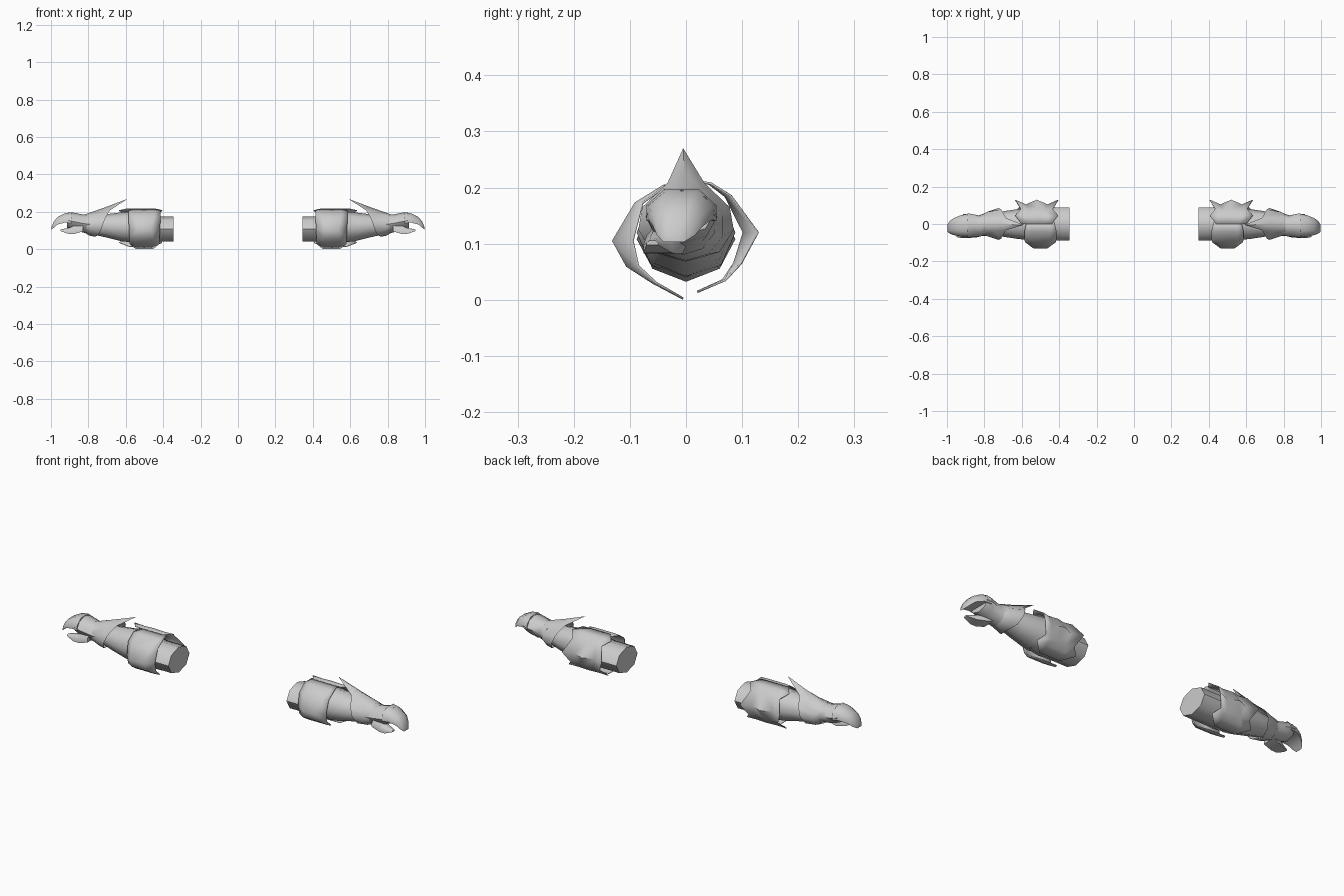
import bpy, math

if "Cube" in bpy.data.objects:
    bpy.data.objects.remove(bpy.data.objects["Cube"])

mat = bpy.data.materials.new("light grey")
mat.diffuse_color = (0.6, 0.6, 0.6, 1)
mat.use_nodes = True
mat.node_tree.nodes["Principled BSDF"].inputs["Base Color"].default_value = mat.diffuse_color


def make(name, verts, faces, angle=50, thick=0):
    """Mesh for the +x arm, mirrored to the other arm."""
    me = bpy.data.meshes.new(name)
    me.from_pydata(verts, [], faces)
    me.materials.append(mat)
    ob = bpy.data.objects.new(name, me)
    bpy.context.collection.objects.link(ob)
    bpy.ops.object.select_all(action='DESELECT')
    bpy.context.view_layer.objects.active = ob
    ob.select_set(True)
    bpy.ops.object.mode_set(mode='EDIT')
    bpy.ops.mesh.select_all(action='SELECT')
    bpy.ops.mesh.normals_make_consistent(inside=False)
    bpy.ops.object.mode_set(mode='OBJECT')
    bpy.ops.object.shade_smooth_by_angle(angle=math.radians(angle))
    if thick:
        s = ob.modifiers.new("thickness", 'SOLIDIFY')
        s.thickness = thick
        s.offset = 0
    ob.modifiers.new("other arm", 'MIRROR')
    return ob


def rings(name, loops, cap0=True, cap1=True, closed=True, **kw):
    """Skin a list of equal-length point loops."""
    n = len(loops[0])
    faces = []
    for i in range(len(loops) - 1):
        for j in range(n if closed else n - 1):
            k = (j + 1) % n
            faces.append((i*n + j, i*n + k, (i+1)*n + k, (i+1)*n + j))
    if closed and cap0:
        faces.append(tuple(range(n)))
    if closed and cap1:
        faces.append(tuple(range((len(loops)-1)*n, len(loops)*n)))
    return make(name, [p for l in loops for p in l], faces, **kw)


def oval(x, y, z, ry, rz, n=8):
    """Ring around the x axis, first point on top."""
    return [(x, y + ry*math.sin(2*math.pi*j/n), z + rz*math.cos(2*math.pi*j/n))
            for j in range(n)]


# upper arm sleeve with a closed end
rings("upper_arm", [oval(.345, 0, .108, .088, .067), oval(.45, 0, .108, .088, .067),
                    oval(.52, 0, .112, .085, .08), oval(.60, 0, .115, .075, .075)])

# forearm, with a ragged edge at the elbow
edge = [(x + (.035 if j % 2 else 0), y, z)
        for j, (x, y, z) in enumerate(oval(.54, 0, .12, .088, .083))]
rings("forearm", [edge, oval(.62, 0, .12, .08, .078), oval(.70, 0, .125, .068, .063),
                  oval(.78, 0, .13, .05, .05)])

# glove cuff: slanted rim sweeping up to a backward spike
half = [(.71, .078, .165), (.725, .085, .125), (.74, .06, .085)]
rim = ([(.59, -.005, .27), (.685, .033, .208)] + half + [(.76, 0, .068)]
       + [(x, -y, z) for x, y, z in reversed(half)] + [(.685, -.033, .208)])
mid = oval(.785, 0, .13, .068, .06, 10)
mid[0] = (.70, -.003, .228)
mid[1], mid[9] = (.75, .035, .19), (.75, -.035, .19)
rings("glove_cuff", [rim, mid, oval(.81, -.005, .135, .058, .054, 10)],
      cap0=False, cap1=False)

# hand: palm rising to the knuckles
rings("palm", [oval(.78, 0, .132, .064, .058), oval(.83, -.01, .138, .056, .048),
               oval(.88, -.008, .148, .064, .048), oval(.915, -.008, .155, .06, .04)])


def slab(x, y, w, z0, z1):
    """Flat six-sided finger section."""
    return [(x, y-w, z0), (x, y-w, (z0+z1)/2), (x, y-w*.5, z1),
            (x, y+w*.5, z1), (x, y+w, (z0+z1)/2), (x, y+w, z0)]


# fingers hooking down to a point
rings("fingers", [slab(.89, -.008, .062, .14, .197), slab(.925, -.01, .057, .143, .192),
                  slab(.965, -.014, .045, .132, .172), slab(.985, -.018, .034, .115, .148),
                  slab(.998, -.022, .018, .103, .115)])
# thumb under the opening
rings("thumb", [slab(.83, -.035, .035, .095, .135), slab(.875, -.04, .034, .082, .125),
                slab(.91, -.05, .026, .083, .113), slab(.95, -.06, .01, .098, .106)])

# front elbow guard: narrow ridge with sides folding back to the arm
loops = []
for z, y, inner, outer, fold in [(.213, .01, .05, .075, 0), (.203, -.04, .055, .085, .004),
                                 (.172, -.09, .05, .085, .012), (.105, -.13, .035, .082, .035),
                                 (.06, -.105, .045, .08, .02), (.03, -.058, .055, .08, .005),
                                 (.002, -.005, .03, .045, 0)]:
    loops.append([(.50 - outer, y + fold, z), (.50 - inner, y, z),
                  (.50 + inner, y, z), (.50 + outer, y + fold, z)])
rings("front_elbow_guard", loops, closed=False, angle=40, thick=.004)

# back elbow guard: sides and ridge ending in feather points
loops = []
for z, y, w, dip in [(.215, .0, .08, 0), (.207, .045, .115, .004), (.185, .08, .085, .01),
                     (.12, .128, .115, .025), (.065, .098, .085, .012),
                     (.035, .07, .115, .004), (.014, .02, .06, 0)]:
    loops.append([(.52 + w*t, y - (dip if abs(t) == .5 else 0), z)
                  for t in (-1, -.5, 0, .5, 1)])
rings("back_elbow_guard", loops, closed=False, angle=40, thick=.004)
